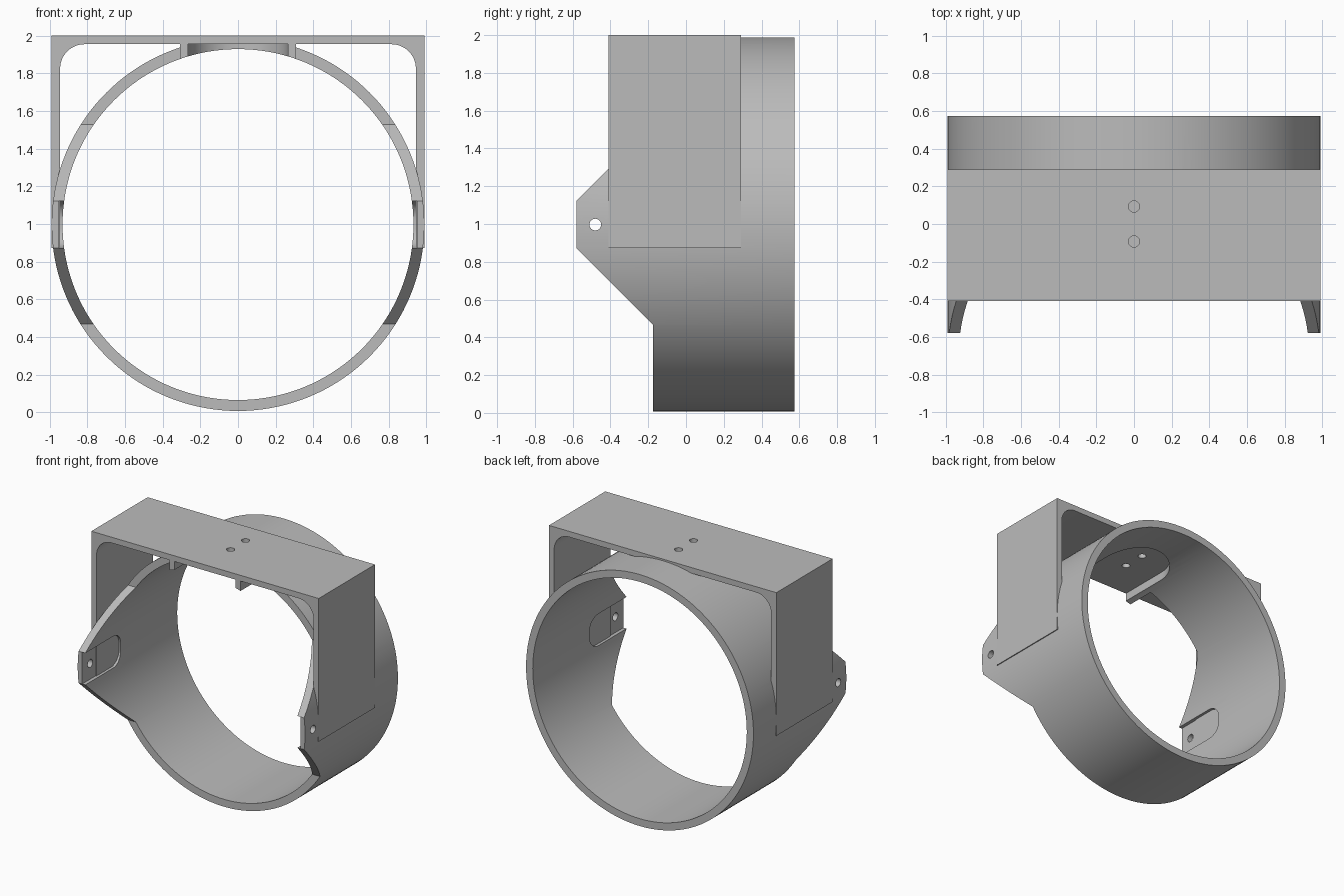
import bpy, bmesh
from math import sin, cos, pi, radians
from mathutils import Vector

cube = bpy.data.objects.get("Cube")
if cube:
    bpy.data.objects.remove(cube, do_unlink=True)

grey = bpy.data.materials.new("plain grey")
grey.use_nodes = True
colour = (0.5, 0.5, 0.5, 1)
grey.diffuse_color = colour
grey.node_tree.nodes["Principled BSDF"].inputs["Base Color"].default_value = colour

CENTRE = 0.997            # height of the ring axis
OUTER, INNER = 0.99, 0.932
FRONT, BACK = -0.41, 0.29  # bracket depth
UNDER, LEG_IN, LEG_END = 1.955, 0.945, 0.873


def arc(cx, cy, r, start, end, steps):
    """Points on an arc, angles in degrees."""
    angles = [radians(start + (end - start) * i / steps) for i in range(steps + 1)]
    return [(cx + r * cos(a), cy + r * sin(a)) for a in angles]


def prism(name, points, axis, low, high):
    """Extrude a closed outline along an axis."""
    place = {"x": lambda u, v, d: (d, u, v),
             "y": lambda u, v, d: (u, d, v),
             "z": lambda u, v, d: (u, v, d)}[axis]
    bm = bmesh.new()
    face = bm.faces.new([bm.verts.new(place(u, v, low)) for u, v in points])
    top = bmesh.ops.extrude_face_region(bm, geom=[face])["geom"]
    shift = Vector(place(0, 0, high - low))
    for v in top:
        if isinstance(v, bmesh.types.BMVert):
            v.co += shift
    bmesh.ops.recalc_face_normals(bm, faces=bm.faces)
    mesh = bpy.data.meshes.new(name)
    bm.to_mesh(mesh)
    bm.free()
    mesh.materials.append(grey)
    obj = bpy.data.objects.new(name, mesh)
    bpy.context.collection.objects.link(obj)
    return obj


def disc(name, u, v, r, axis, low, high, sides):
    return prism(name, arc(u, v, r, 0, 360, sides)[:-1], axis, low, high)


def combine(target, other, operation):
    """Apply a boolean and discard the second solid."""
    bpy.context.view_layer.objects.active = target
    mod = target.modifiers.new("boolean", "BOOLEAN")
    mod.operation, mod.solver, mod.object = operation, "EXACT", other
    bpy.ops.object.modifier_apply(modifier=mod.name)
    bpy.data.objects.remove(other, do_unlink=True)


def u_shape(r, front):
    """Outline open to the front with a round back end."""
    return [(r, front)] + arc(0, 0, r, 0, 180, 32) + [(-r, front)]


# Ring, trimmed to the side outline with its two pointed ears
ring = disc("mounting_ring", 0, CENTRE, OUTER, "y", -0.7, 0.575, 144)
outline = [(0.7, -0.1), (0.7, 2.1), (-0.175, 2.1), (-0.175, 1.528), (-0.58, 1.123),
           (-0.58, 0.873), (-0.175, 0.468), (-0.175, -0.1)]
combine(ring, prism("side_outline", outline, "x", -1.1, 1.1), "INTERSECT")
combine(ring, disc("bore", 0, CENTRE, INNER, "y", -0.8, 0.8, 144), "DIFFERENCE")

# Round-ended slot in the top of the ring
combine(ring, prism("top_slot", u_shape(0.265, -0.6), "z", 1.7, 2.1), "DIFFERENCE")

# Flat pockets inside the ears
pocket = ([(-0.7, 0.873)] + arc(-0.23, 0.973, 0.1, -90, 0, 10)
          + arc(-0.23, 1.023, 0.1, 0, 90, 10) + [(-0.7, 1.123)])
combine(ring, prism("ear_pockets", pocket, "x", -0.951, 0.951), "DIFFERENCE")

# Square bracket with rounded inner corners
r = 0.13
inside = (arc(LEG_IN - r, UNDER - r, r, 0, 90, 12)
          + arc(r - LEG_IN, UNDER - r, r, 90, 180, 12))
frame = ([(-0.99, LEG_END), (-0.99, 2), (0.99, 2), (0.99, LEG_END), (LEG_IN, LEG_END)]
         + inside + [(-LEG_IN, LEG_END)])
bracket = prism("bracket", frame, "y", FRONT, BACK)

# Collar around the slot, its lower edge following the bore
collar = prism("slot_collar", u_shape(0.308, FRONT), "z", 1.8, 1.97)
combine(collar, prism("collar_opening", u_shape(0.265, -0.6), "z", 1.7, UNDER), "DIFFERENCE")
combine(collar, disc("collar_bore", 0, CENTRE, INNER, "y", -0.8, 0.8, 144), "DIFFERENCE")
trim = [(-0.5, BACK), (0.5, BACK), (0.5, 0.5), (-0.5, 0.5)]
combine(collar, prism("collar_trim", trim, "z", 1.7, 2.1), "DIFFERENCE")

combine(ring, bracket, "UNION")
combine(ring, collar, "UNION")

# Screw holes through the ears and the bracket top
combine(ring, disc("ear_hole", -0.48, CENTRE, 0.031, "x", -1.2, 1.2, 24), "DIFFERENCE")
for y in (-0.093, 0.093):
    combine(ring, disc("top_hole", 0, y, 0.03, "z", 1.8, 2.2, 24), "DIFFERENCE")

bpy.ops.object.select_all(action="DESELECT")
ring.select_set(True)
bpy.context.view_layer.objects.active = ring
bpy.ops.object.shade_smooth_by_angle(angle=radians(25))
